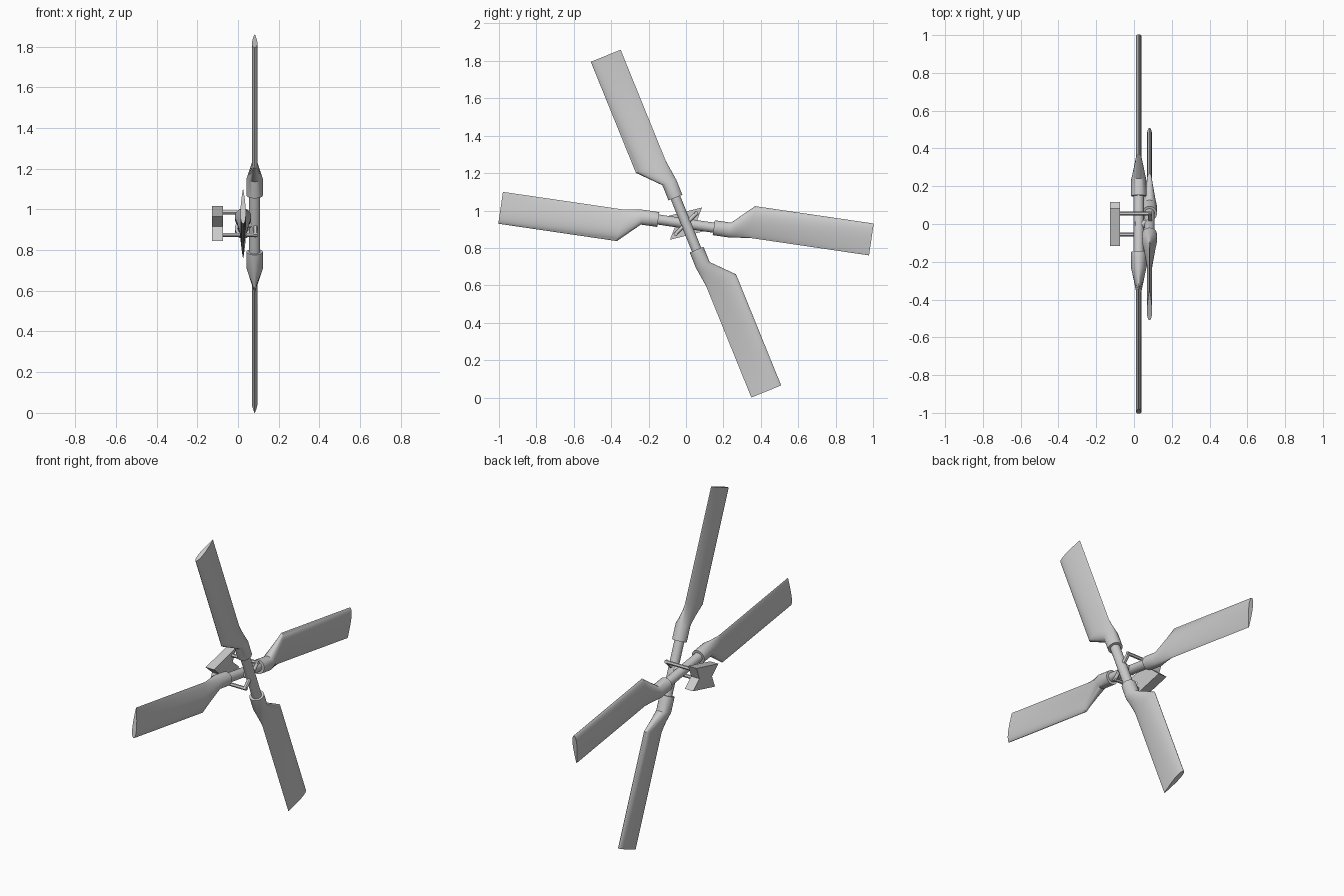
import bpy, bmesh, math
from mathutils import Vector

if "Cube" in bpy.data.objects:
    bpy.data.objects.remove(bpy.data.objects["Cube"])

HUB_Z = 0.93
N = 32


def finish(name, bm, smooth=True):
    bmesh.ops.recalc_face_normals(bm, faces=bm.faces)
    me = bpy.data.meshes.new(name)
    bm.to_mesh(me)
    bm.free()
    ob = bpy.data.objects.new(name, me)
    bpy.context.collection.objects.link(ob)
    if smooth:
        bpy.ops.object.select_all(action='DESELECT')
        ob.select_set(True)
        bpy.context.view_layer.objects.active = ob
        bpy.ops.object.shade_smooth_by_angle(angle=math.radians(30))
    return ob


def loft(name, rings, smooth=True):
    bm = bmesh.new()
    vs = [[bm.verts.new(p) for p in r] for r in rings]
    n = len(rings[0])
    for a, b in zip(vs, vs[1:]):
        for i in range(n):
            j = (i + 1) % n
            bm.faces.new((a[i], a[j], b[j], b[i]))
    bm.faces.new(vs[0])
    bm.faces.new(vs[-1])
    return finish(name, bm, smooth)


def rod(name, a, b, r, sides=20):
    a, b = Vector(a), Vector(b)
    q = (b - a).to_track_quat('Z', 'Y')
    circle = [q @ Vector((r * math.cos(t), r * math.sin(t), 0))
              for t in (2 * math.pi * i / sides for i in range(sides))]
    return loft(name, [[c + a for c in circle], [c + b for c in circle]])


def blade(name, x, d):
    p = Vector((0, d.z, -d.y))          # chord direction, trailing edge positive
    hub = Vector((x, 0, HUB_Z))

    def ring(along, airfoil):
        out = []
        for i in range(N):
            t = 2 * math.pi * i / N
            c, s = math.cos(t), math.sin(t)
            if airfoil:
                w, h = -0.06 + 0.086 * c, 0.0135 * s * (1 - 0.6 * c) / 1.125
            else:
                w, h = 0.04 * c, 0.04 * s
            out.append(hub + d * along + p * w + Vector((h, 0, 0)))
        return out

    loft(name, [ring(0.15, False), ring(0.238, False),
                ring(0.352, True), ring(0.993, True)])


# Two blade pairs, crossed like scissors on separate planes
for label, x, d in (("outer", 0.082, Vector((0, -0.376, 0.926)).normalized()),
                    ("inner", 0.025, Vector((0, -0.989, 0.145)).normalized())):
    blade(label + "_blade_a", x, d)
    blade(label + "_blade_b", x, -d)
    hub = Vector((x, 0, HUB_Z))
    rod(label + "_spar", hub - d * 0.17, hub + d * 0.17, 0.027)

# Shaft joining both spars
rod("hub_shaft", (0.005, 0, HUB_Z), (0.082, 0, HUB_Z), 0.022)

# Bow-tie control plate behind the rotor
half = [(0.086, 0.086), (-0.117, 0.036), (-0.058, -0.015)]
outline = half + [(-y, -z) for y, z in half]
loft("control_plate", [[Vector((x, y, HUB_Z + z)) for y, z in outline]
                       for x in (-0.128, -0.074)], smooth=False)

# Pitch links with their horns on the outer spar
for s, side in ((1, "a"), (-1, "b")):
    y, z = s * 0.055, HUB_Z + s * 0.055
    rod("pitch_link_" + side, (-0.08, y, z), (0.095, y, z), 0.01, 12)
    rod("pitch_horn_" + side, (0.085, 0, HUB_Z), (0.085, y * 1.1, HUB_Z + s * 0.06), 0.011, 12)
